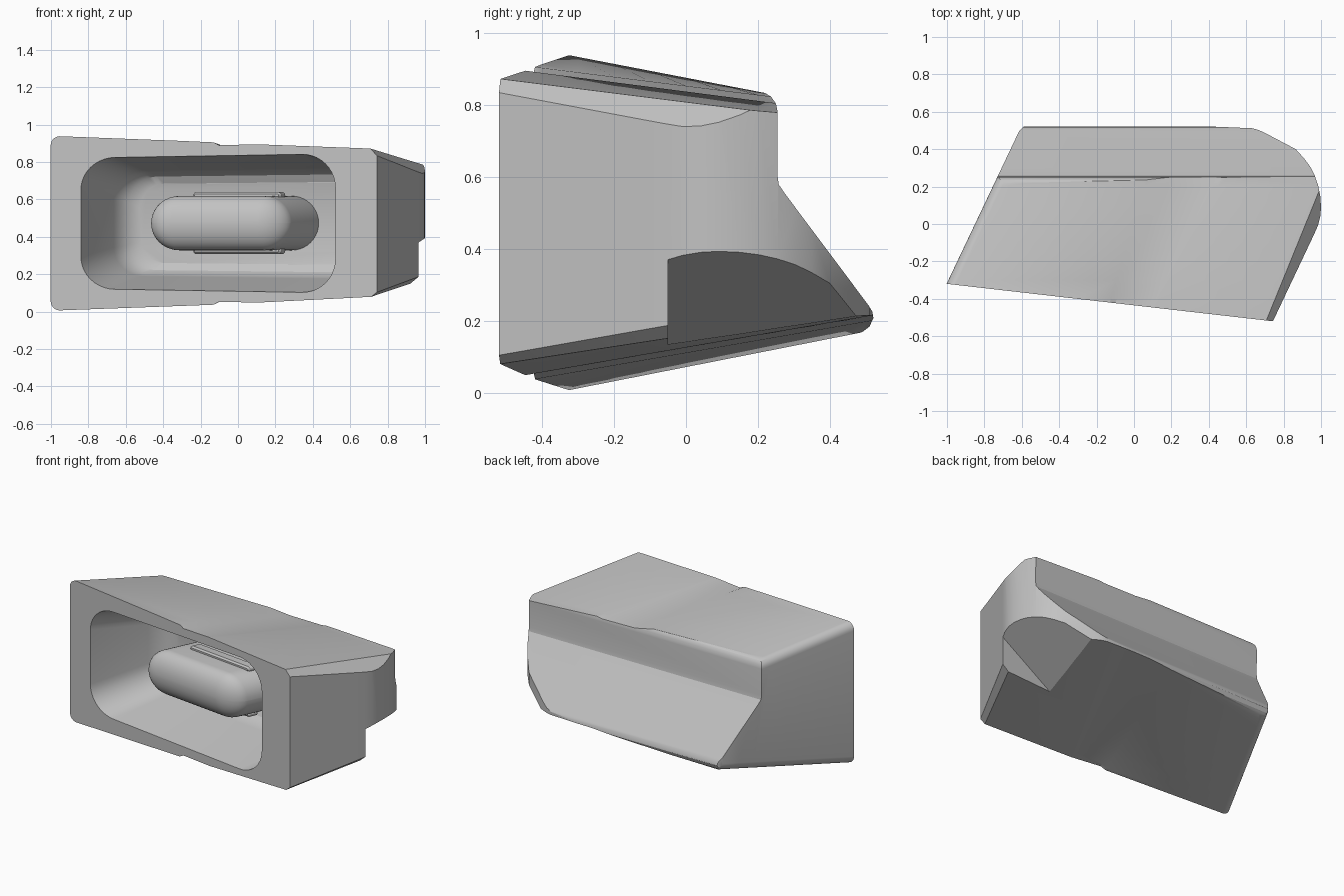
import bpy, bmesh
from math import sin, cos, pi, radians

if "Cube" in bpy.data.objects:
    bpy.data.objects.remove(bpy.data.objects["Cube"])

SHEAR = 0.475          # sideways lean per unit of depth

grey = bpy.data.materials.new("light_grey")
grey.use_nodes = True
grey.diffuse_color = (0.54, 0.54, 0.54, 1)
grey.node_tree.nodes["Principled BSDF"].inputs["Base Color"].default_value = (0.54, 0.54, 0.54, 1)


def loft(name, rings):
    """Closed solid through rings that have equal point counts."""
    bm = bmesh.new()
    loops = [[bm.verts.new(p) for p in ring] for ring in rings]
    n = len(loops[0])
    for a, b in zip(loops, loops[1:]):
        for i in range(n):
            j = (i + 1) % n
            bm.faces.new((a[i], a[j], b[j], b[i]))
    bm.faces.new(loops[0][::-1])
    bm.faces.new(loops[-1])
    bmesh.ops.recalc_face_normals(bm, faces=bm.faces)
    mesh = bpy.data.meshes.new(name)
    bm.to_mesh(mesh)
    bm.free()
    mesh.materials.append(grey)
    obj = bpy.data.objects.new(name, mesh)
    bpy.context.collection.objects.link(obj)
    return obj


def combine(obj, cutter, operation):
    mod = obj.modifiers.new("cut", 'BOOLEAN')
    mod.operation, mod.object, mod.solver = operation, cutter, 'EXACT'
    bpy.context.view_layer.update()
    deps = bpy.context.evaluated_depsgraph_get()
    mesh = bpy.data.meshes.new_from_object(obj.evaluated_get(deps))
    obj.modifiers.clear()
    obj.data = mesh
    bpy.data.objects.remove(cutter)


def smooth(obj, angle=30):
    bpy.ops.object.select_all(action='DESELECT')
    obj.select_set(True)
    bpy.context.view_layer.objects.active = obj
    bpy.ops.object.shade_smooth_by_angle(angle=radians(angle))


def rounded_rect(x0, x1, z0, z1, r, t, steps=10):
    """Ring parallel to the slanted front face, at depth t along the lean."""
    ring = []
    corners = [(x1 - r, z1 - r), (x0 + r, z1 - r), (x0 + r, z0 + r), (x1 - r, z0 + r)]
    for q, (cx, cz) in enumerate(corners):
        for k in range(steps + 1):
            a = (q + k / steps) * pi / 2
            x, z = cx + r * cos(a), cz + r * sin(a)
            ring.append((x + SHEAR * t, -0.435 - 0.115 * x + t, z))
    return ring


# Body: leaning wedge section, as (u, z) pairs near the front and near the back
near, far = -0.42, 0.26
top_front = [(-0.80, 0.956), (0.07, 0.905), (0.10, 0.889), (0.31, 0.891),
             (0.32, 0.891), (0.946, 0.860), (1.02, 0.784)]
top_back = [(-0.80, 0.825), (-0.05, 0.82), (0.08, 0.80), (0.316, 0.797),
            (0.356, 0.803), (0.90, 0.775), (1.02, 0.657)]
base_front = [(-0.80, -0.012), (0.07, 0.037), (0.10, 0.053), (0.31, 0.053),
              (0.32, 0.053), (0.955, 0.094), (1.02, 0.145)]
base_back = [(-0.80, 0.122), (-0.05, 0.155), (0.08, 0.168), (0.316, 0.17),
             (0.356, 0.17), (0.94, 0.198), (1.02, 0.27)]


def section(y):
    f = (y - near) / (far - near)

    def edge(front, back, sign):
        line = [(a[0] + (b[0] - a[0]) * f, a[1] + (b[1] - a[1]) * f)
                for a, b in zip(front, back)]
        u0, z0 = line[0]
        arc = [(u0 - 0.05 * cos(k * pi / 12),
                z0 - sign * 0.05 * (1 - sin(k * pi / 12))) for k in range(6)]
        return arc + line

    outline = edge(top_front, top_back, 1) + edge(base_front, base_back, -1)[::-1]
    return [(u + SHEAR * y, y, z) for u, z in outline]


body = loft("body", [section(-0.7 + 0.1 * i) for i in range(15)])

# Plan outline with the slanted front and the curved right end
plan = [(-1.022, -0.3175), (0.743, -0.52), (0.963, -0.055), (0.983, -0.01),
        (0.996, 0.04), (1.0, 0.09), (0.996, 0.15), (0.985, 0.205), (0.968, 0.255),
        (0.943, 0.305), (0.91, 0.35), (0.865, 0.4), (0.70, 0.487), (0.665, 0.503),
        (0.63, 0.512), (0.2, 0.53), (-0.57, 0.53), (-0.592, 0.52), (-0.61, 0.50),
        (-0.65, 0.46)]
combine(body, loft("plan_cutter", [[(x, y, z) for x, y in plan] for z in (-0.5, 1.5)]),
        'INTERSECT')

# Side profile with the upright upper back and the sloping lower back
side = [(-0.8, -0.3), (0.3, -0.3), (0.43, 0.13), (0.46, 0.16), (0.49, 0.168),
        (0.51, 0.183), (0.521, 0.207), (0.518, 0.225), (0.507, 0.243),
        (0.275, 0.553), (0.258, 0.578), (0.254, 0.605), (0.255, 0.78),
        (0.25, 0.803), (0.237, 0.822), (0.215, 0.836), (0.19, 0.85),
        (0.15, 1.3), (-0.8, 1.3)]
combine(body, loft("side_cutter", [[(x, y, z) for y, z in side] for x in (-1.5, 1.5)]),
        'INTERSECT')

# Sloped notch under the curved end
wedge = [(0.3, -0.068), (1.2, 0.524), (1.2, -0.068)]
combine(body, loft("notch_cutter", [[(x, y, z) for x, z in wedge] for y in (-0.05, 1.0)]),
        'DIFFERENCE')

# Pocket opening at the front: (depth, side inset, height inset, corner) rings,
# slightly taller toward the right
pocket = [(-0.1, 0, -0.02, 0.18), (0, 0, 0, 0.18), (0.35, 0.01, 0.075, 0.16),
          (0.40, 0.025, 0.085, 0.155), (0.435, 0.055, 0.11, 0.145),
          (0.455, 0.10, 0.15, 0.13)]
MID = 0.472
combine(body, loft("pocket_cutter", [
    [(x, y, MID + (z - MID) * (1 + 0.045 * (x - 0.4)))
     for x, y, z in rounded_rect(-0.84 + i, 0.52 - i, 0.102 + h, 0.842 - h, r, t)]
    for t, i, h, r in pocket]), 'DIFFERENCE')
smooth(body, 25)

# Round-nosed bar standing on the pocket floor
R = 0.145
rings = []
for k in range(9):
    a = (1 - k / 8) * pi / 2 * 0.96
    i = R * (1 - cos(a))
    rings.append(rounded_rect(-0.53 + i, 0.215 - i, 0.328 + i, 0.618 - i,
                              R - i - 0.0005, 0.15 - 0.09 * sin(a)))
rings.append(rounded_rect(-0.53, 0.215, 0.328, 0.618, R - 0.0005, 0.48))
smooth(loft("inner_bar", rings))

# Thin ribs above and below the bar
for name, z in (("upper_rib", 0.605), ("lower_rib", 0.308)):
    smooth(loft(name, [rounded_rect(-0.355 + i, 0.115 - i, z + i, z + 0.034 - i,
                                    0.0165 - i, t, 4)
                       for t, i in ((0.235, 0.01), (0.245, 0), (0.29, 0))]))
